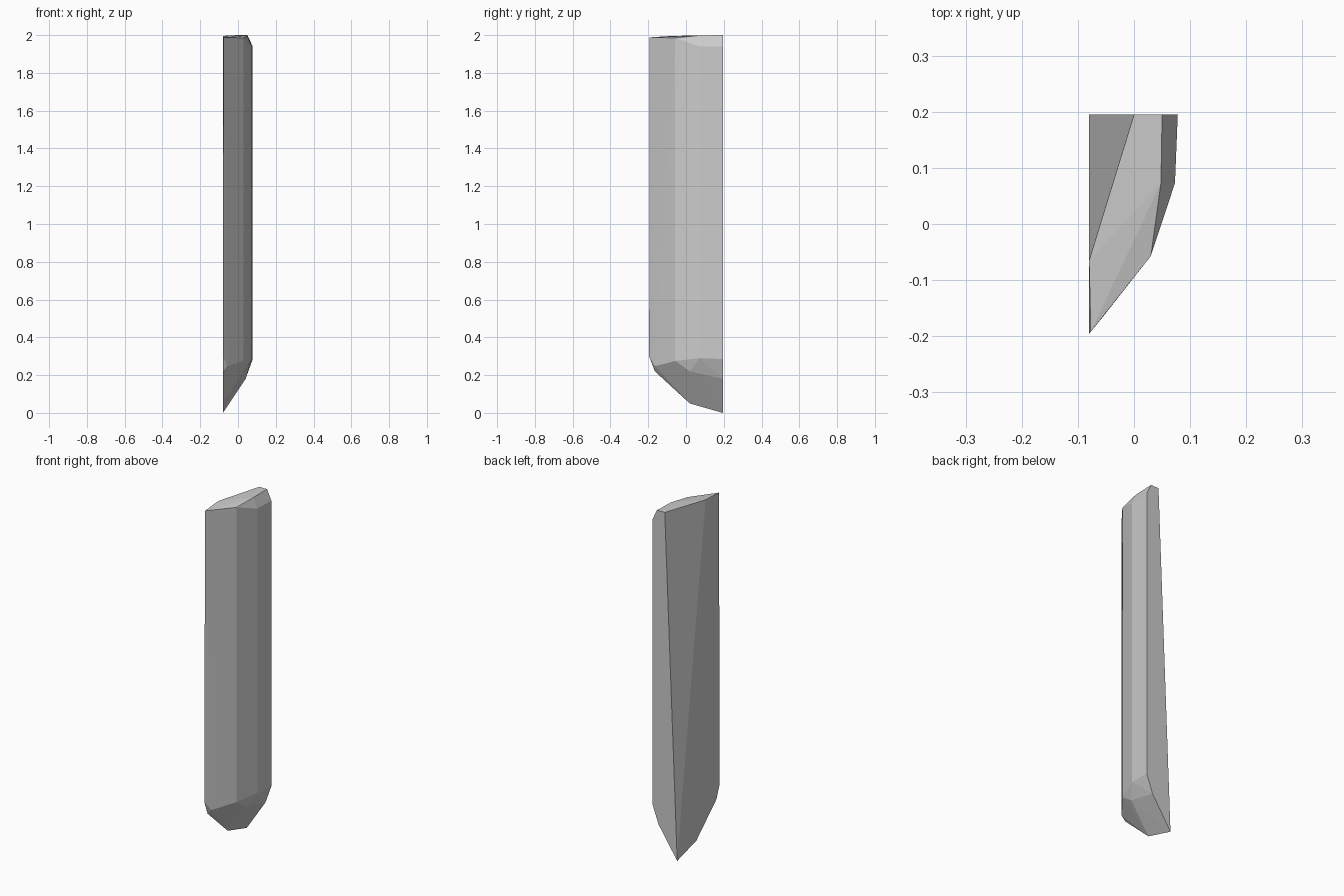
import bpy
import bmesh

cube = bpy.data.objects.get("Cube")
if cube:
    bpy.data.objects.remove(cube, do_unlink=True)

# Plain grey stone
stone = bpy.data.materials.new("stone_grey")
stone.use_nodes = True
grey = (0.6, 0.6, 0.6, 1)
stone.diffuse_color = grey
stone.node_tree.nodes["Principled BSDF"].inputs["Base Color"].default_value = grey

LEFT, BACK = -0.08, 0.195

# Flat cap
cap = [(0.0, BACK, 2.0), (0.05, BACK, 2.0), (0.048, 0.073, 1.998),
       (LEFT, -0.065, 1.996), (-0.077, -0.192, 1.988)]
# Shoulder where the cap chamfer meets the bevelled side
shoulder = [(0.078, BACK, 1.94), (0.073, 0.073, 1.94), (0.03, -0.057, 1.985)]
# Lower end of the side facets
waist = [(0.078, BACK, 0.285), (0.073, 0.073, 0.29),
         (0.03, -0.057, 0.275), (LEFT, -0.195, 0.30)]
# Slanted tip
tip = [(0.04, BACK, 0.18), (0.036, 0.02, 0.22), (-0.055, -0.165, 0.247),
       (LEFT, -0.165, 0.22), (LEFT, 0.02, 0.05), (LEFT, BACK, 0.0)]

# Wrap the facet corners in one closed faceted shell
bm = bmesh.new()
for corner in cap + shoulder + waist + tip:
    bm.verts.new(corner)
bmesh.ops.convex_hull(bm, input=bm.verts[:])
bmesh.ops.recalc_face_normals(bm, faces=bm.faces[:])

mesh = bpy.data.meshes.new("stone_shard")
bm.to_mesh(mesh)
bm.free()
mesh.materials.append(stone)
shard = bpy.data.objects.new("stone_shard", mesh)
bpy.context.collection.objects.link(shard)
